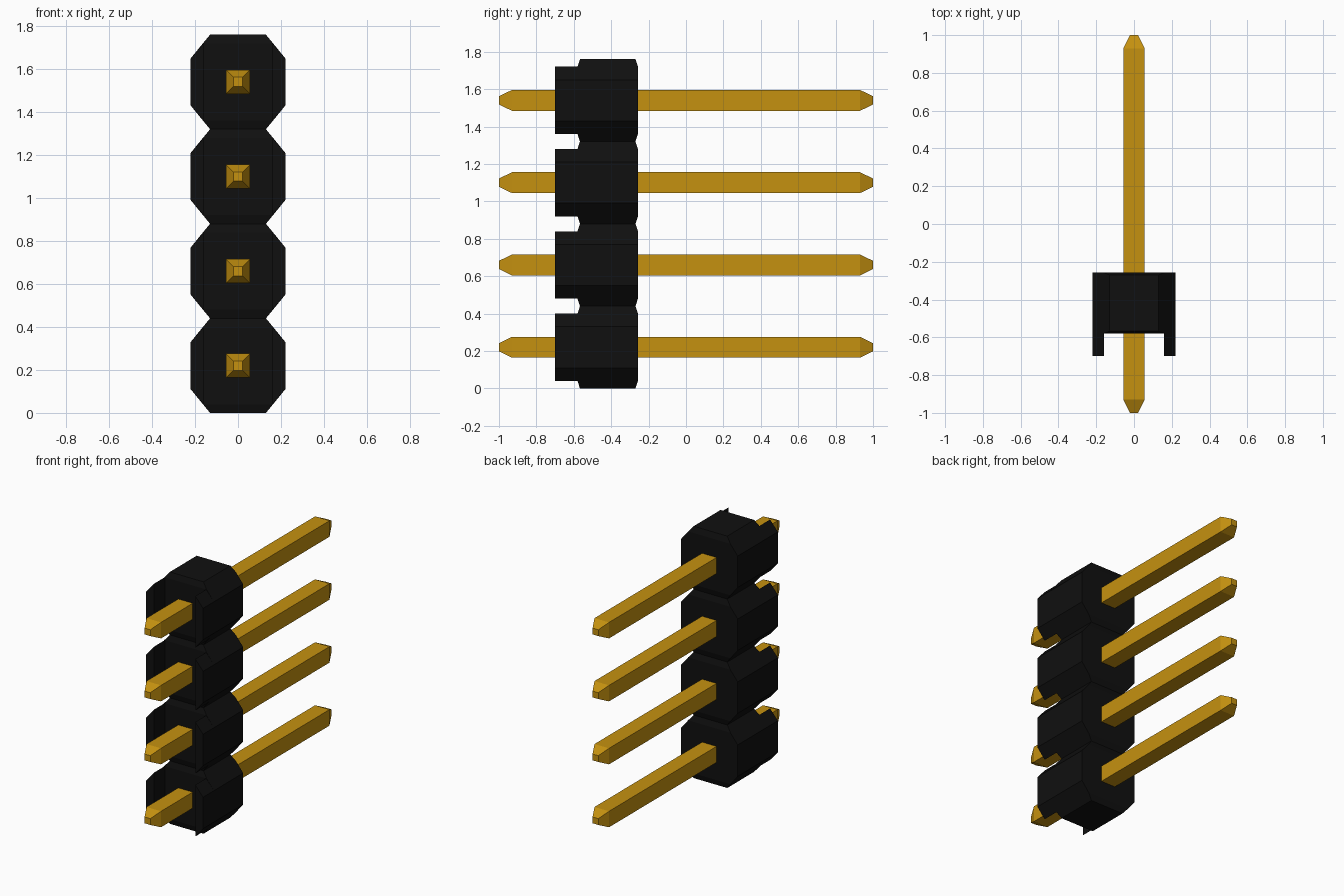
import bpy, bmesh, math

cube = bpy.data.objects.get("Cube")
if cube:
    bpy.data.objects.remove(cube, do_unlink=True)

PITCH, COUNT = 0.44, 4
HALF = PITCH / 2


def material(name, rgb):
    m = bpy.data.materials.new(name)
    m.use_nodes = True
    m.diffuse_color = (*rgb, 1)
    m.node_tree.nodes["Principled BSDF"].inputs["Base Color"].default_value = (*rgb, 1)
    return m


def hull_mesh(name, points, mat):
    """Flat-faced convex solid around the given points."""
    bm = bmesh.new()
    for p in points:
        bm.verts.new(p)
    bmesh.ops.convex_hull(bm, input=bm.verts[:])
    bmesh.ops.dissolve_limit(bm, angle_limit=math.radians(1),
                             verts=bm.verts[:], edges=bm.edges[:])
    bmesh.ops.recalc_face_normals(bm, faces=bm.faces[:])
    mesh = bpy.data.meshes.new(name)
    bm.to_mesh(mesh)
    bm.free()
    mesh.materials.append(mat)
    return mesh


def place(name, mesh, z):
    ob = bpy.data.objects.new(name, mesh)
    ob.location.z = z
    bpy.context.collection.objects.link(ob)


def mirrored(x, z):
    return [(sx * x, sz * z) for sx in (-1, 1) for sz in (-1, 1)]


black = material("black plastic", (0.005, 0.005, 0.005))
gold = material("gold metal", (0.56, 0.285, 0.005))

# Octagonal housing cell, slightly chamfered along its top and bottom edges
FRONT, BACK, CHAMFER = -0.58, -0.257, 0.013
body = [(x, y, z) for y in (FRONT, BACK)
        for x, z in mirrored(0.22, 0.11) + mirrored(0.163, 0.18)]
body += [(x, y, z) for y in (FRONT + CHAMFER, BACK - CHAMFER)
         for x, z in mirrored(0.13, HALF)]
body_mesh = hull_mesh("housing", body, black)

# Standoff rails at the front, one on each side of the cell
rail_meshes = {}
for side, s in (("left", 1), ("right", -1)):
    profile = [(0.16, -0.18), (0.22, -0.11), (0.22, 0.11), (0.16, 0.18)]
    pts = [(s * x, y, z) for y in (-0.70, FRONT + 0.01) for x, z in profile]
    rail_meshes[side] = hull_mesh(side + "_rail", pts, black)

# Square pin with tapered tips
pin = [(x, y, z) for y, r in ((-1, 0.022), (-0.93, 0.056), (0.93, 0.056), (1, 0.022))
       for x, z in mirrored(r, r)]
pin_mesh = hull_mesh("pin", pin, gold)

# Stack of identical cells
for i in range(COUNT):
    z = HALF + i * PITCH
    place(f"housing_{i + 1}", body_mesh, z)
    place(f"pin_{i + 1}", pin_mesh, z)
    for side, mesh in rail_meshes.items():
        place(f"{side}_rail_{i + 1}", mesh, z)
